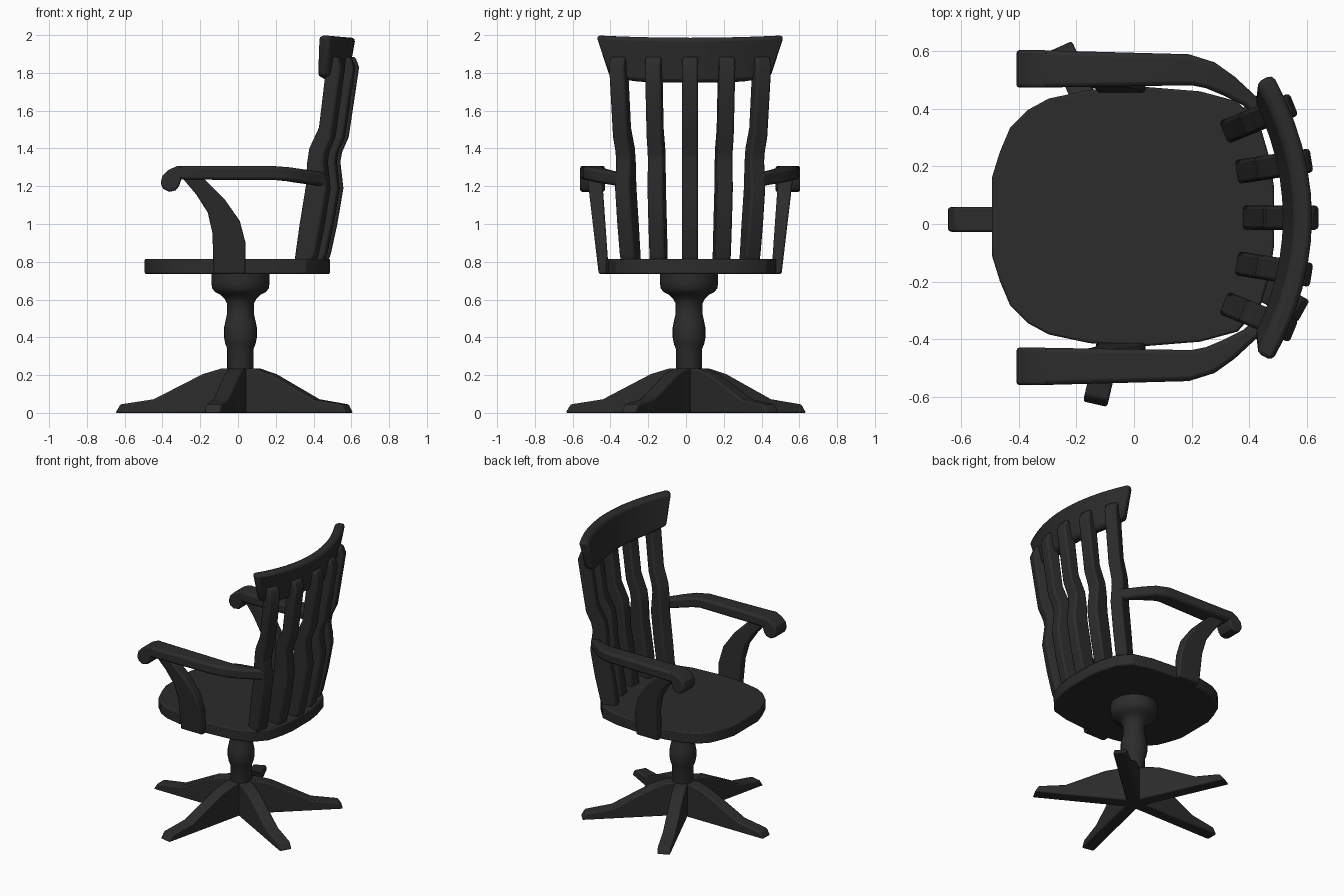
import bpy, bmesh, math
from mathutils import Vector

if "Cube" in bpy.data.objects:
    bpy.data.objects.remove(bpy.data.objects["Cube"])

CY = 0.022                 # symmetry plane of the upper chair
PX, PY = 0.013, 0.016      # pedestal axis

mat = bpy.data.materials.new("dark_wood")
mat.diffuse_color = (0.025, 0.025, 0.025, 1)
mat.use_nodes = True
mat.node_tree.nodes["Principled BSDF"].inputs["Base Color"].default_value = mat.diffuse_color


def loft(name, sections, bevel=0.012, segs=2):
    """Skin a list of equal-length closed sections and cap the ends."""
    bm = bmesh.new()
    rows = [[bm.verts.new(p) for p in s] for s in sections]
    n = len(rows[0])
    for a, b in zip(rows, rows[1:]):
        for i in range(n):
            j = (i + 1) % n
            bm.faces.new((a[i], a[j], b[j], b[i]))
    bm.faces.new(rows[0][::-1])
    bm.faces.new(rows[-1])
    bmesh.ops.recalc_face_normals(bm, faces=bm.faces)
    me = bpy.data.meshes.new(name)
    bm.to_mesh(me)
    bm.free()
    ob = bpy.data.objects.new(name, me)
    bpy.context.collection.objects.link(ob)
    me.materials.append(mat)
    if bevel:
        m = ob.modifiers.new("bevel", 'BEVEL')
        m.width, m.segments = bevel, segs
        m.limit_method, m.angle_limit = 'ANGLE', math.radians(40)
    return ob


def prism(name, profile, half, origin, angle, bevel=0.012):
    """Extrude a (radial, z) profile sideways, turned by angle about z."""
    d = Vector((math.cos(angle), math.sin(angle), 0))
    s = Vector((-d.y, d.x, 0)) * half
    o = Vector((*origin, 0))
    pts = [o + d * r + Vector((0, 0, z)) for r, z in profile]
    return loft(name, [[p - s for p in pts], [p + s for p in pts]], bevel)


# Five feet
foot = [(0, 0), (.662, 0), (.635, .045), (.46, .072), (.37, .118),
        (.20, .205), (.10, .235), (0, .235)]
for i, a in enumerate((180, 114, 42, -29, -103)):
    prism(f"foot_{i + 1}", foot, .043, (PX, PY), math.radians(a), .008)

# Turned pedestal
turning = [(.07, .15), (.07, .34), (.08, .365), (.087, .40), (.087, .45),
           (.079, .49), (.072, .52), (.071, .58), (.085, .605), (.105, .625),
           (.135, .64), (.15, .66), (.154, .69), (.154, .74)]
N = 24
loft("pedestal", [[(PX + r * math.cos(2 * math.pi * k / N),
                    PY + r * math.sin(2 * math.pi * k / N), z)
                   for k in range(N)] for r, z in turning], 0)

# Seat
half_outline = [(-.494, .135), (-.466, .225), (-.43, .31), (-.37, .37),
                (-.296, .41), (-.155, .44), (.02, .452), (.23, .435),
                (.36, .40), (.44, .31), (.472, .2), (.487, .1)]
outline = half_outline + [(x, -y) for x, y in reversed(half_outline)]
loft("seat", [[(x, CY + y + .004, z) for x, y in outline] for z in (.735, .816)], .008)

# Arms with scrolled fronts, and curved arm supports
arm_path = [  # inner x, inner y, outer x, outer y, top z
    (-.33, .452, -.33, .582, 1.308), (.20, .460, .19, .568, 1.306),
    (.25, .450, .28, .540, 1.300), (.31, .425, .35, .490, 1.290),
    (.38, .390, .42, .425, 1.280), (.43, .345, .47, .385, 1.272)]
scroll = [(-.30, 1.308), (-.325, 1.306), (-.37, 1.285), (-.40, 1.255),
          (-.41, 1.215), (-.395, 1.185), (-.365, 1.17), (-.33, 1.178),
          (-.312, 1.20), (-.30, 1.236)]
support = [(-.30, 1.25), (-.22, 1.155), (-.16, 1.06), (-.135, .95), (-.13, .735),
           (.04, .735), (.04, .90), (.01, 1.015), (-.07, 1.13), (-.19, 1.25)]
for side, sg in (("left", -1), ("right", 1)):
    loft(f"arm_{side}", [[(xi, CY + sg * yi, z), (xo, CY + sg * yo, z),
                          (xo, CY + sg * yo, z - .073), (xi, CY + sg * yi, z - .073)]
                         for xi, yi, xo, yo, z in arm_path], .015)
    loft(f"arm_scroll_{side}", [[(x, CY + sg * y, z) for x, z in scroll]
                                for y in (.452, .582)], .01)

    def lean(z, low, high):
        return CY + sg * (low + (high - low) * (z - .735) / .5)
    loft(f"arm_support_{side}", [[(x, lean(z, *e), z) for x, z in support]
                                 for e in ((.430, .465), (.484, .543))], .01)

# Wavy back slats, fanned outwards
slat = [(0, .80), (.03, 1.0), (.065, 1.2), (.072, 1.32), (.085, 1.4), (.14, 1.51),
        (.175, 1.78), (.20, 1.885), (.245, 1.885), (.265, 1.83), (.24, 1.66),
        (.21, 1.46), (.175, 1.38), (.166, 1.33), (.182, 1.19), (.15, 1.0),
        (.115, .84), (.10, .80)]
for i, (x, y, a) in enumerate([(.31, -.295, -22), (.355, -.158, -9), (.376, 0, 0),
                               (.355, .158, 9), (.31, .295, 22)]):
    prism(f"back_slat_{i + 1}", slat, .042, (x, CY + y), math.radians(a))

# Curved crest rail, leaning back and flaring towards the top
sections = []
for k in range(13):
    s = -1 + k / 6
    sec = []
    for half, z, shift, order in ((.505, 1.986 + .012 * s * s, 0, (0, 1)),
                                  (.435, 1.748 + .035 * s ** 4, -.042, (1, 0))):
        y = half * s
        n = Vector((1, 1.1 * y, 0)).normalized()
        rear = Vector((.622 + shift - .55 * y * y, CY + y, z))
        pair = (rear, rear - n * .066)
        sec += [pair[o] for o in order]
    sections.append(sec)
loft("crest_rail", sections, .02)

# Smooth the rounded parts, keep hard edges
for ob in bpy.context.collection.objects:
    ob.select_set(True)
    bpy.context.view_layer.objects.active = ob
bpy.ops.object.shade_smooth_by_angle(angle=math.radians(30))
